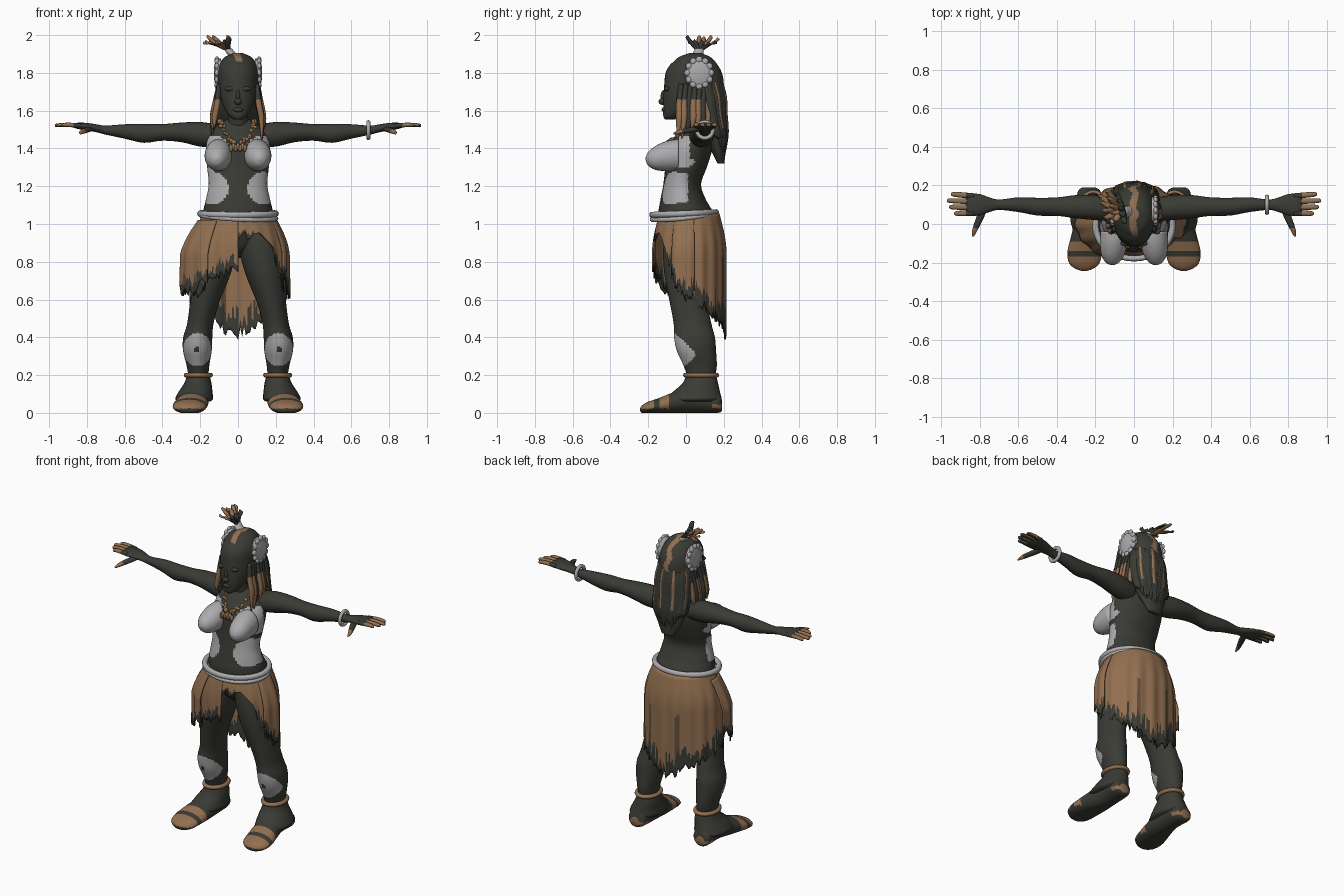
import bpy, bmesh, math, random
from mathutils import Matrix, Vector

random.seed(4)
if "Cube" in bpy.data.objects:
    bpy.data.objects.remove(bpy.data.objects["Cube"])


def material(name, rgb):
    m = bpy.data.materials.new(name)
    m.use_nodes = True
    m.diffuse_color = (*rgb, 1)
    node = next(n for n in m.node_tree.nodes if n.type == 'BSDF_PRINCIPLED')
    node.inputs["Base Color"].default_value = (*rgb, 1)
    return m


skin = material("dark skin", (.042, .044, .035))
paint = material("pale paint", (.42, .41, .42))
hide = material("tan hide", (.29, .16, .08))
shade = material("dark hide", (.12, .075, .045))


def finish(name, bm, mats, rule=None):
    bmesh.ops.recalc_face_normals(bm, faces=bm.faces[:])
    for f in bm.faces:
        f.smooth = True
        if rule:
            f.material_index = int(rule(f.calc_center_median()))
    mesh = bpy.data.meshes.new(name)
    bm.to_mesh(mesh)
    bm.free()
    for m in mats:
        mesh.materials.append(m)
    ob = bpy.data.objects.new(name, mesh)
    bpy.context.collection.objects.link(ob)
    return ob


def spline(pts, steps):
    out = []
    for i in range(len(pts) - 1):
        p = [pts[max(0, i - 1)], pts[i], pts[i + 1], pts[min(len(pts) - 1, i + 2)]]
        for k in range(steps):
            t = k / steps
            out.append([b + t / 2 * (c - a + t * (2*a - 5*b + 4*c - d + t * (3*(b - c) + d - a)))
                        for a, b, c, d in zip(*p)])
    return out + [list(pts[-1])]


# Elliptical rings (x, y, z, radius, radius) skinned along one axis
def loft(name, rings, mats, axis='z', n=24, steps=5, rule=None):
    bm = bmesh.new()
    rows = []
    for x, y, z, a, b in spline(rings, steps):
        row = []
        for i in range(n):
            u = max(a, .001) * math.cos(math.tau * i / n)
            v = max(b, .001) * math.sin(math.tau * i / n)
            co = {'z': (x + u, y + v, z), 'x': (x, y + u, z + v), 'y': (x + u, y, max(0, z + v))}[axis]
            row.append(bm.verts.new(co))
        rows.append(row)
    for r, q in zip(rows, rows[1:]):
        for i in range(n):
            j = (i + 1) % n
            bm.faces.new((r[i], r[j], q[j], q[i]))
    bm.faces.new(rows[0])
    bm.faces.new(rows[-1])
    return finish(name, bm, mats, rule)


def balls(name, items, mat):
    bm = bmesh.new()
    for loc, size in items:
        m = Matrix.Translation(loc) @ Matrix.Diagonal((*size, 1))
        bmesh.ops.create_uvsphere(bm, u_segments=14, v_segments=9, radius=1, matrix=m)
    return finish(name, bm, [mat])


def ring(name, loc, major, minor, mat, scale=(1, 1, 1), rot=(0, 0, 0)):
    bpy.ops.mesh.primitive_torus_add(location=loc, rotation=rot, major_radius=major, minor_radius=minor,
                                     major_segments=40, minor_segments=10)
    ob = bpy.context.object
    ob.name, ob.scale = name, scale
    ob.data.materials.append(mat)
    ob.data.shade_smooth()


def oval(a, b, a0, b0, ra, rb):
    return ((a - a0) / ra) ** 2 + ((b - b0) / rb) ** 2 < 1


def flip(rings, s):
    return [(s * r[0], *r[1:]) for r in rings]


# Torso with painted waist and chest
def torso_paint(c):
    x = abs(c.x)
    waist = oval(x, c.z, .135, 1.19, .085, .085) and c.y < .01
    chest = oval(x, c.z, .125, 1.38, .085, .085) and c.y < .02
    stripe = x > .1 and oval(c.y, c.z, -.02, 1.33, .07, .025)
    side = c.x < -.13 and c.y < -.02 and 1.15 < c.z < 1.4
    return waist or chest or stripe or side


loft("torso", [(0, .02, .82, .03, .04), (0, .02, .88, .13, .11), (0, .02, .98, .185, .15),
               (0, 0, 1.06, .185, .145), (0, -.015, 1.13, .17, .12), (0, -.02, 1.21, .155, .1),
               (0, 0, 1.3, .163, .11), (0, .02, 1.4, .17, .12), (0, .05, 1.48, .15, .095),
               (0, .06, 1.53, .1, .06), (0, .06, 1.56, .05, .045)],
     [skin, paint], n=80, steps=9, rule=torso_paint)
loft("neck", [(0, .06, 1.48, .065, .06), (0, .04, 1.55, .053, .053), (0, .02, 1.63, .055, .055)], [skin])

# Head and facial features
loft("head", [(0, -.085, 1.553, .02, .025), (0, -.07, 1.57, .045, .05), (0, -.045, 1.61, .072, .075),
              (0, -.02, 1.67, .092, .1), (0, 0, 1.74, .1, .115), (0, .01, 1.81, .098, .115),
              (0, .02, 1.86, .075, .085), (0, .03, 1.885, .03, .035)], [skin], n=32)
balls("face_features", [((0, -.122, 1.648), (.02, .024, .018)), ((0, -.117, 1.675), (.011, .018, .035)),
                        ((0, -.112, 1.605), (.028, .017, .014)), ((0, -.095, 1.57), (.025, .025, .018)),
                        ((.042, -.1, 1.715), (.03, .016, .013)), ((-.042, -.1, 1.715), (.03, .016, .013))], skin)

for s, side in ((1, "left"), (-1, "right")):
    loft(side + "_breast", flip([(.1, -.04, 1.365, .075, .085), (.105, -.1, 1.36, .072, .08),
                                 (.11, -.16, 1.35, .06, .064), (.112, -.2, 1.345, .034, .036),
                                 (.112, -.214, 1.345, .006, .006)], s), [paint], axis='y')
    # Arm, hand and fingers
    loft(side + "_arm", flip([(.1, .075, 1.465, .06, .06), (.2, .085, 1.475, .065, .065),
                              (.3, .09, 1.485, .06, .052), (.4, .09, 1.485, .048, .044),
                              (.5, .09, 1.48, .046, .05), (.6, .1, 1.49, .038, .038),
                              (.7, .1, 1.497, .027, .024), (.75, .1, 1.507, .038, .021),
                              (.8, .1, 1.515, .055, .02), (.85, .1, 1.52, .057, .016),
                              (.875, .1, 1.52, .045, .008)], s), [skin], axis='x')
    for i, tip in enumerate((.935, .96, .97, .95)):
        y = .055 + .03 * i
        loft(f"{side}_finger_{i + 1}", flip([(.83, y, 1.52, .014, .013), (.9, y + .002 * i, 1.525, .014, .012),
                                            (tip - .01, y + .003 * i, 1.522, .011, .01),
                                            (tip, y + .003 * i, 1.52, .003, .003)], s),
             [skin, hide], axis='x', n=10, rule=lambda c: abs(c.x) > .87 and c.z > 1.52)
    loft(side + "_thumb", flip([(.78, .085, 1.505, .02, .014), (.8, .03, 1.498, .02, .014),
                                (.825, -.03, 1.488, .014, .012), (.835, -.065, 1.48, .005, .005)], s),
         [skin, hide], axis='y', n=12, rule=lambda c: c.y < -.02)

    # Leg with painted shin
    def shin(c):
        return (oval(abs(c.x), c.z, .215, .335, .075, .088) and c.y < .055
                and not oval(abs(c.x), c.z, .218, .335, .014, .016))

    loft(side + "_leg", flip([(.1, .02, 1, .1, .12), (.115, .01, .88, .112, .13), (.14, .0, .74, .102, .115),
                              (.178, .015, .58, .077, .1), (.2, .035, .47, .07, .1), (.213, .045, .4, .077, .108),
                              (.215, .055, .33, .076, .104), (.212, .075, .25, .06, .088),
                              (.21, .08, .19, .054, .075), (.21, .08, .1, .055, .07)], s),
         [skin, paint], n=56, steps=10, rule=shin)
    # Footwear
    loft(side + "_shoe", flip([(.235, .19, .04, .03, .03), (.232, .165, .055, .06, .055), (.228, .05, .07, .072, .07),
                               (.24, -.05, .055, .083, .06), (.255, -.14, .038, .09, .042),
                               (.258, -.2, .027, .08, .032), (.258, -.23, .02, .05, .022),
                               (.258, -.243, .018, .015, .008)], s),
         [skin, hide], axis='y', n=32, steps=7,
         rule=lambda c: c.z > .022 and (c.y < -.17 or -.145 < c.y < -.09 or (c.y > .13 and c.z < .045)))
    loft(side + "_shoe_cuff", flip([(.21, .08, .195, .06, .08), (.213, .075, .155, .073, .095),
                                    (.225, .055, .11, .09, .125), (.232, .045, .075, .1, .142),
                                    (.232, .045, .06, .085, .12)], s), [skin])
    ring(side + "_ankle_band", (s * .21, .08, .2), .064, .013, hide, (1, 1.25, 1))
    # Round hair ornament
    loft(side + "_hair_ornament", flip([(.09, .07, 1.8, .07, .075), (.115, .07, 1.8, .066, .072),
                                        (.126, .07, 1.8, .03, .035), (.128, .07, 1.8, .005, .005)], s),
         [paint], axis='x')
    balls(side + "_ornament_rim", [((s * .112, .07 + .062 * math.cos(a), 1.8 + .07 * math.sin(a)),
                                    (.012, .018, .018)) for a in [math.tau * i / 12 for i in range(12)]], paint)
    # Braids falling over the shoulder
    for i in range(7):
        y, x = -.035 + .025 * i, .108 + random.uniform(-.006, .01)
        end = random.uniform(1.44, 1.52)
        loft(f"{side}_braid_{i + 1}", flip([(.1, y + .01, 1.74, .012, .014), (x + .004, y, 1.64, .016, .017),
                                           (x + .018, y, 1.56, .015, .018), (x + .02, y - .01, end, .004, .004)], s),
             [skin, hide], n=8, rule=lambda c, i=i: c.z < 1.66 and i % 3 != 2)

ring("bracelet", (.69, .1, 1.497), .042, .011, paint, rot=(0, math.pi / 2, 0))
ring("belt", (0, -.01, 1.055), .195, .017, paint, (1.02, .87, 1), (.04, 0, 0))
ring("belt_cord", (0, -.01, 1.04), .198, .012, paint, (1.02, .87, 1), (.09, .05, 0))

# Hair mass with a pale-brown crest stripe
loft("hair", [(0, .05, 1.905, .025, .03), (0, .045, 1.875, .08, .095), (0, .05, 1.8, .113, .14),
              (0, .075, 1.7, .116, .128), (0, .1, 1.6, .118, .108), (0, .14, 1.5, .11, .07),
              (0, .168, 1.4, .085, .042), (0, .185, 1.32, .045, .018)], [skin, hide], n=72, steps=8,
     rule=lambda c: abs(c.x + .008 * math.sin(c.z * 60)) < .018 and c.z > 1.62)
for i in range(30):
    a = math.radians(-72 + 144 * i / 29)
    sx, cy = math.sin(a), math.cos(a)
    end = 1.3 + .13 * abs(sx) + random.uniform(0, .07)
    r = random.uniform(.012, .018)
    tone = hide if i % 7 == 3 else skin
    loft(f"back_braid_{i + 1}", [(.1 * sx, .06 + .12 * cy, 1.78, .008, .008), (.117 * sx, .08 + .12 * cy, 1.68, r, r),
                                (.122 * sx, .1 + .105 * cy, 1.58, r, r), (.115 * sx, .14 + .07 * cy, 1.47, r, r),
                                (.1 * sx, .165 + .035 * cy, end, .003, .003)],
         [skin, tone], n=8, rule=lambda c: c.z > 1.5)

# Feather tuft on the crown
loft("tuft_wrap", [(-.01, .06, 1.88, .03, .035), (-.04, .065, 1.91, .024, .028),
                   (-.052, .07, 1.93, .018, .022)], [paint], n=14)
for i in range(14):
    fx = -.06 - .12 * ((i * 5) % 14) / 13
    fy = .01 + .155 * i / 13
    top = 2.0 if i % 5 == 0 else 1.965 + random.uniform(0, .03)
    loft(f"feather_{i + 1}", [(-.045, .07, 1.91, .008, .008), ((fx - .05) / 2, (fy + .07) / 2, 1.945, .016, .014),
                             (fx + .01, fy, top - .015, .014, .012), (fx, fy, top, .001, .001)],
         [hide if i % 3 else skin], n=7)

# Necklace of clustered beads
beads = []
for i in range(37):
    a = math.tau * i / 37
    front = max(0, math.cos(a))
    loc = (.088 * math.sin(a), .04 - (.085 + .045 * front) * math.cos(a), 1.535 - .115 * front ** 1.5)
    for k in range(2):
        off = Vector([random.uniform(-.01, .01) for _ in range(3)])
        beads.append((Vector(loc) + off, [random.uniform(.009, .015) for _ in range(3)]))
beads += [((.012 * k, -.115, 1.41 - .008 * (k % 2)), (.011, .012, .02)) for k in range(-3, 4)]
balls("necklace", beads, hide)


# Ragged hide sheets wrapped round the hips; angle 0 is the front, growing to the left
def hem(keys, a):
    for (a0, z0), (a1, z1) in zip(keys, keys[1:]):
        if a <= a1:
            return z0 + (z1 - z0) * (a - a0) / (a1 - a0)
    return keys[-1][1]


def sheet(name, keys, off, top, cols, rows=28):
    bm = bmesh.new()
    grid, fringe = [], []
    start, stop = keys[0][0], keys[-1][0]
    for i in range(cols + 1):
        a = start + (stop - start) * i / cols
        plain = 20 < a < 52
        low = hem(keys, a) + (0 if plain else random.uniform(-.035, .035))
        fringe.append(2 if plain else random.uniform(.74, .92))
        col = []
        for j in range(rows + 1):
            z = top + (low - top) * j / rows
            t = min(1, (1.06 - z) / .22)
            bulge = math.sin(t * math.pi / 2)
            fold = .004 * math.sin(a * .3) * t
            rx = .185 + .065 * bulge + off * t + fold + .02 * max(0, .85 - z)
            ry = .158 + .037 * bulge + off * .4 * t + fold
            r = math.radians(a)
            col.append(bm.verts.new((rx * math.sin(r), .018 - ry * math.cos(r), z)))
        grid.append(col)
    for i in range(cols):
        for j in range(rows):
            f = bm.faces.new((grid[i][j], grid[i + 1][j], grid[i + 1][j + 1], grid[i][j + 1]))
            f.smooth = True
            a = start + (stop - start) * i / cols
            streak = (192 < a < 200 or 148 < a < 153) and j > 10
            f.material_index = 1 if j / rows > fringe[i] else 2 if streak else 0
    ob = finish(name, bm, [hide, skin, shade])
    mod = ob.modifiers.new("thickness", 'SOLIDIFY')
    mod.thickness = .008


sheet("skirt", [(0, .93), (30, .955), (48, .88), (62, .72), (80, .62), (110, .57), (140, .51), (165, .43),
                (185, .42), (220, .5), (270, .6), (310, .65), (340, .73), (360, .76)], 0, 1.055, 150)
sheet("right_hip_flap", [(262, .7), (285, .64), (310, .66), (328, .72)], .055, 1.02, 30)
sheet("left_hip_flap", [(62, .74), (78, .63), (98, .62)], .02, 1.03, 18)
